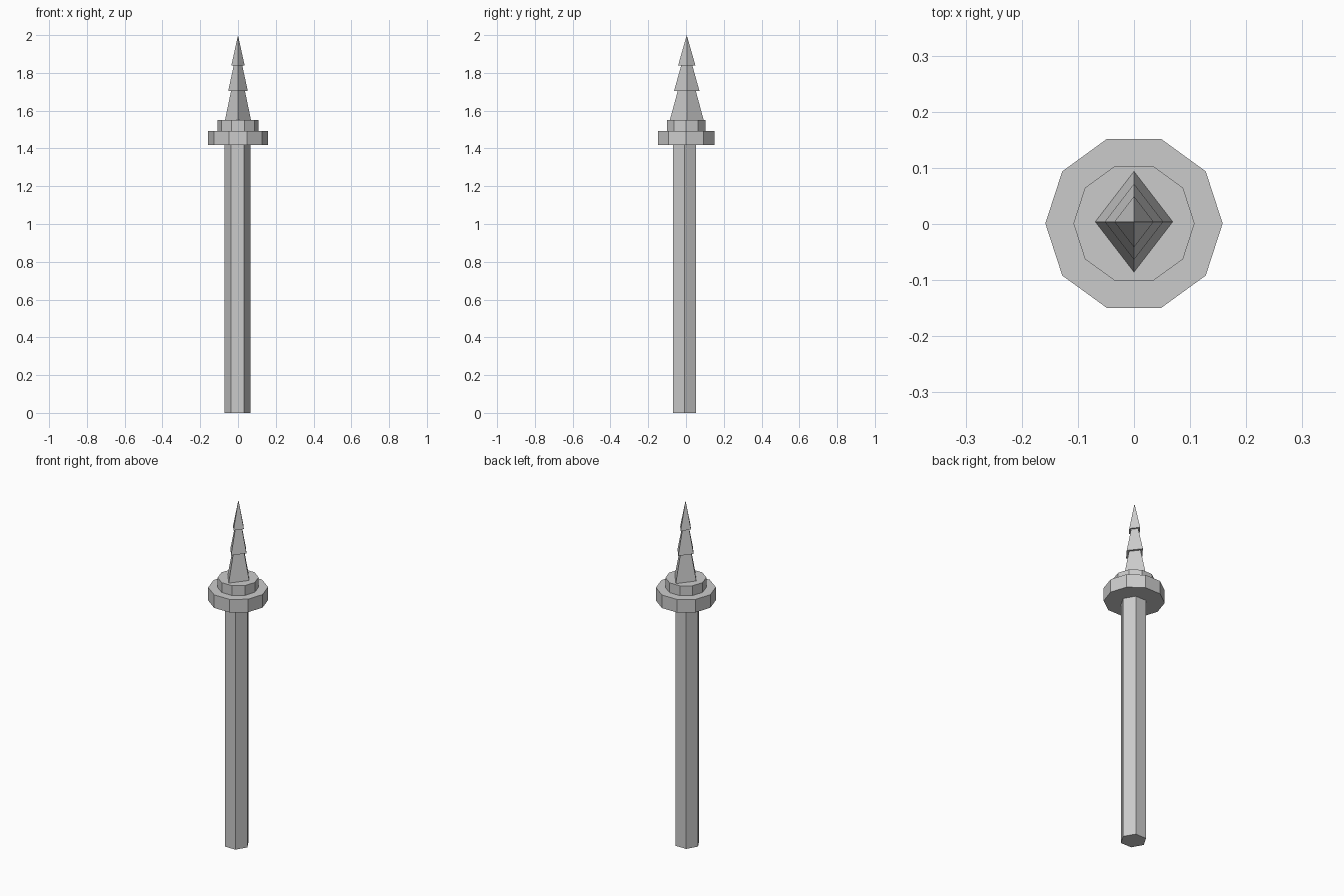
import bpy
import math

if "Cube" in bpy.data.objects:
    bpy.data.objects.remove(bpy.data.objects["Cube"])


def prism(name, sides, radius, z0, z1, x=0.0, y=0.0, top=None, y_scale=1.0):
    """Regular prism or cone with a corner on the +x axis."""
    verts_turn = math.pi / 2  # primitive corners start on the y axis
    bpy.ops.mesh.primitive_cone_add(
        vertices=sides, radius1=radius, radius2=radius if top is None else top,
        depth=z1 - z0)
    ob = bpy.context.object
    ob.name = name
    for v in ob.data.vertices:
        px, py = v.co.x, v.co.y
        v.co.x = px * math.cos(verts_turn) - py * math.sin(verts_turn)
        v.co.y = (px * math.sin(verts_turn) + py * math.cos(verts_turn)) * y_scale
    ob.location = (x, y, (z0 + z1) / 2)
    return ob


# Hexagonal shaft
prism("shaft", 6, 0.069, 0.0, 1.42, x=-0.003, y=-0.008)

# Stepped ten-sided collar
prism("lower_collar", 10, 0.158, 1.417, 1.493, y=0.001)
prism("upper_collar", 10, 0.108, 1.493, 1.55, y=0.001)

# Three nested diamond-section spikes, each overhanging the one below
for i, (radius, z0, z1) in enumerate([(0.069, 1.55, 1.88),
                                      (0.052, 1.703, 1.945),
                                      (0.035, 1.84, 2.0)]):
    prism(f"spike_tier_{i + 1}", 4, radius, z0, z1, y=0.004, top=0.0, y_scale=1.3)
